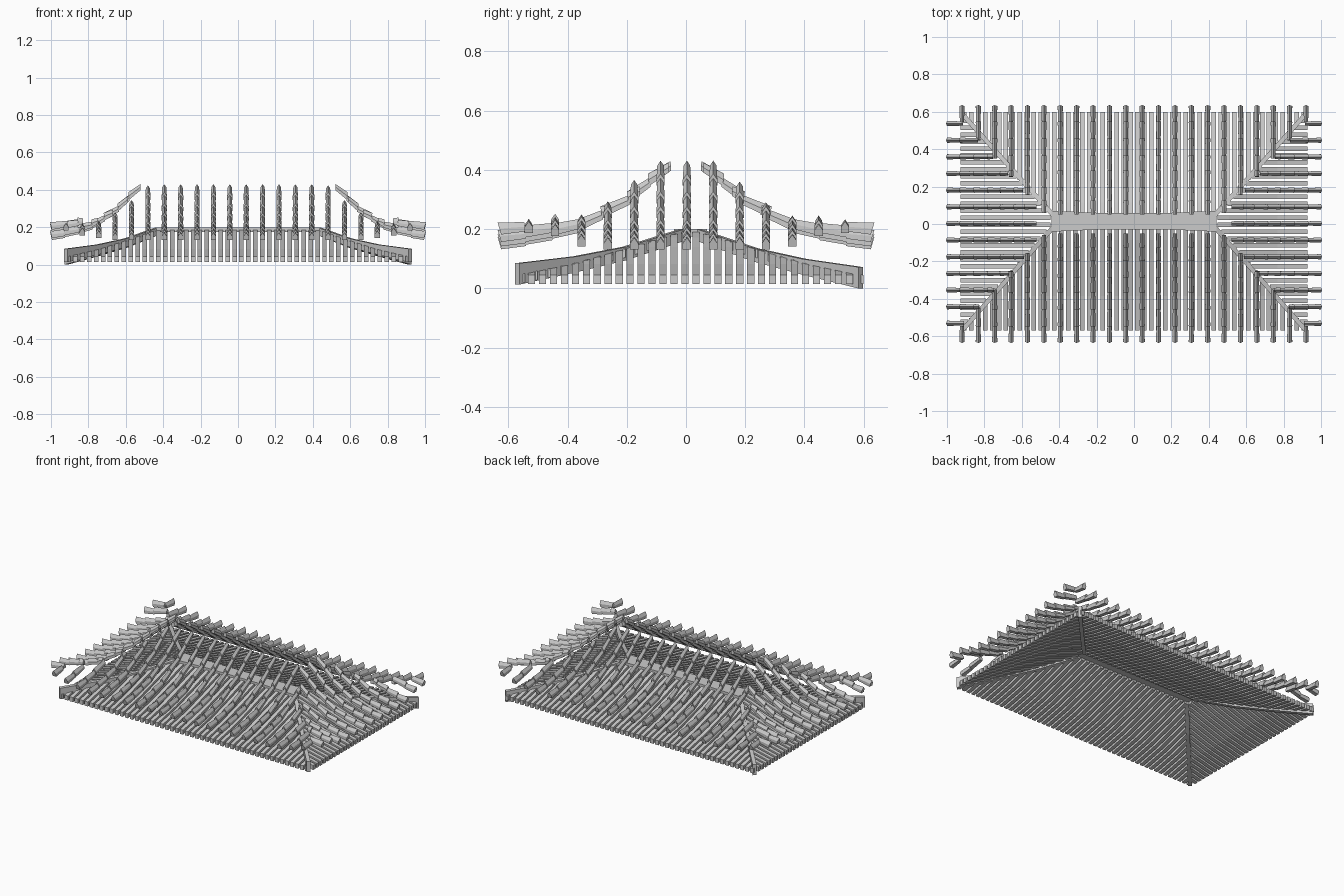
import bpy, bmesh
from mathutils import Vector

if "Cube" in bpy.data.objects:
    bpy.data.objects.remove(bpy.data.objects["Cube"])


def lerp_curve(pts, d):
    """Height on a polyline of (distance, z) pairs."""
    for (a, za), (b, zb) in zip(pts, pts[1:]):
        if d <= b:
            return za + (zb - za) * (d - a) / (b - a)
    return pts[-1][1]


def loft(bm, rings):
    """Closed solid through equal-sized rings of points."""
    vs = [[bm.verts.new(p) for p in r] for r in rings]
    n = len(vs[0])
    for a, b in zip(vs, vs[1:]):
        for i in range(n):
            bm.faces.new((a[i], a[(i + 1) % n], b[(i + 1) % n], b[i]))
    bm.faces.new(vs[0][::-1])
    bm.faces.new(vs[-1])


def finish(bm, name):
    bmesh.ops.recalc_face_normals(bm, faces=bm.faces)
    me = bpy.data.meshes.new(name)
    bm.to_mesh(me)
    bm.free()
    ob = bpy.data.objects.new(name, me)
    bpy.context.collection.objects.link(ob)
    return ob


# Maps a slope's own frame (u along eave, d outward) to the world
def place_long(s):
    return lambda u, d, z: Vector((u, s * d, z))


def place_end(s):
    return lambda u, d, z: Vector((s * (0.48 + 0.825 * d), u, z))


# ---- cover tile rows: short pointed-top pieces stepped down the slope
TILE = [(0.05, 0.40), (0.12, 0.345), (0.19, 0.285), (0.28, 0.235),
        (0.36, 0.19), (0.45, 0.165), (0.54, 0.145), (0.62, 0.13)]


def tile_section(place, u, d, z, w, h, lead):
    prof = [(-w, 0, 0), (w, 0, 0), (w, h * 0.5, lead * 0.5),
            (0, h, lead), (-w, h * 0.5, lead * 0.5)]
    return [place(u + a, d + l, z + b) for a, b, l in prof]


def tile_row(bm, place, u, d0, lift):
    ds = [d0] + [d for d, _ in TILE if d > d0 + 0.025]
    for a, b in zip(ds, ds[1:]):
        za, zb = lerp_curve(TILE, a) + lift, lerp_curve(TILE, b) + lift
        lead = 0.012 if b == ds[-1] else 0.005
        loft(bm, [tile_section(place, u, a, za - 0.002, 0.011, 0.032, 0.002),
                  tile_section(place, u, b + 0.004, zb + 0.002, 0.014, 0.04, lead)])


for s, name in ((-1, "front_tile_rows"), (1, "back_tile_rows")):
    bm = bmesh.new()
    for i in range(22):
        u = (i - 10.5) * 0.0876
        d0 = max(0.05, (abs(u) - 0.43) / 0.9)
        lift = {0: 0.05, 1: 0.025, 2: 0.01}.get(min(i, 21 - i), 0)
        tile_row(bm, place_long(s), u, d0, lift)
    finish(bm, name)

for s, name in ((-1, "left_tile_rows"), (1, "right_tile_rows")):
    bm = bmesh.new()
    for i in range(13):
        u = (i - 6) * 0.089 + 0.003
        x0 = max(0.52, 0.43 + 0.9 * abs(u))
        lift = {0: 0.055, 1: 0.045, 2: 0.01}.get(min(i, 12 - i), 0)
        tile_row(bm, place_end(s), u, (x0 - 0.48) / 0.825, lift)
    finish(bm, name)

# ---- rafters: closely spaced bars bending up to the ridge
RAFTER = [(0.03, 0.19), (0.1, 0.172), (0.2, 0.14), (0.4, 0.083), (0.585, 0.045)]
CY = 0.015


def rafter(bm, place, u, d0):
    ds = [d0] + [d for d, _ in RAFTER if d > d0 + 0.01]
    w, h = 0.012, 0.03
    if len(ds) < 2:
        return
    loft(bm, [[place(u + a, d, lerp_curve(RAFTER, d) + b)
               for a, b in ((-w, -h), (w, -h), (w, 0), (-w, 0))] for d in ds])


for s, side in ((-1, "front"), (1, "back")):
    bm = bmesh.new()
    for i in range(50):
        u = (i - 24.5) * 0.037
        rafter(bm, lambda u, d, z: Vector((u, CY + s * d, z)),
               u, max(0.03, (abs(u) - 0.42) / 0.87))
    finish(bm, side + "_rafters")

for s, side in ((-1, "left"), (1, "right")):
    bm = bmesh.new()
    for i in range(30):
        u = (i - 14.5) * 0.037
        rafter(bm, lambda u, d, z: Vector((s * (0.42 + 0.87 * d), CY + u, z)),
               u, max(0.03, abs(u)))
    finish(bm, side + "_rafters")

# ---- hip beams on the four corners: (t from corner, bottom, top)
HIP = [(0, 0.013, 0.085), (0.35, 0.055, 0.108), (0.65, 0.095, 0.14), (1, 0.16, 0.2)]
for sx in (-1, 1):
    for sy in (-1, 1):
        bm = bmesh.new()
        a = Vector((sx * 0.92, -0.57 if sy < 0 else 0.59, 0))
        b = Vector((sx * 0.43, CY + sy * 0.03, 0))
        n = (b - a).cross(Vector((0, 0, 1))).normalized() * 0.012
        drop = -0.013 if sy > 0 else 0
        rings = []
        for t, z0, z1 in HIP:
            p, k = a.lerp(b, t), Vector((0, 0, drop * (1 - t)))
            lo, hi = Vector((0, 0, z0)) + k, Vector((0, 0, z1)) + k
            rings.append([p - n + lo, p + n + lo, p + n + hi, p - n + hi])
        loft(bm, rings)
        finish(bm, f"{'front' if sy < 0 else 'back'}_{'left' if sx < 0 else 'right'}_hip_beam")

# ---- flat ridge board, slightly waisted at the middle
bm = bmesh.new()
loft(bm, [[(x, CY - w, z0), (x, CY + w, z0), (x, CY + w, 0.2), (x, CY - w, 0.2)]
          for x, w, z0 in ((-0.44, 0.056, 0.175), (-0.2, 0.045, 0.175),
                           (0.2, 0.045, 0.175), (0.44, 0.056, 0.175))])
finish(bm, "ridge_board")
